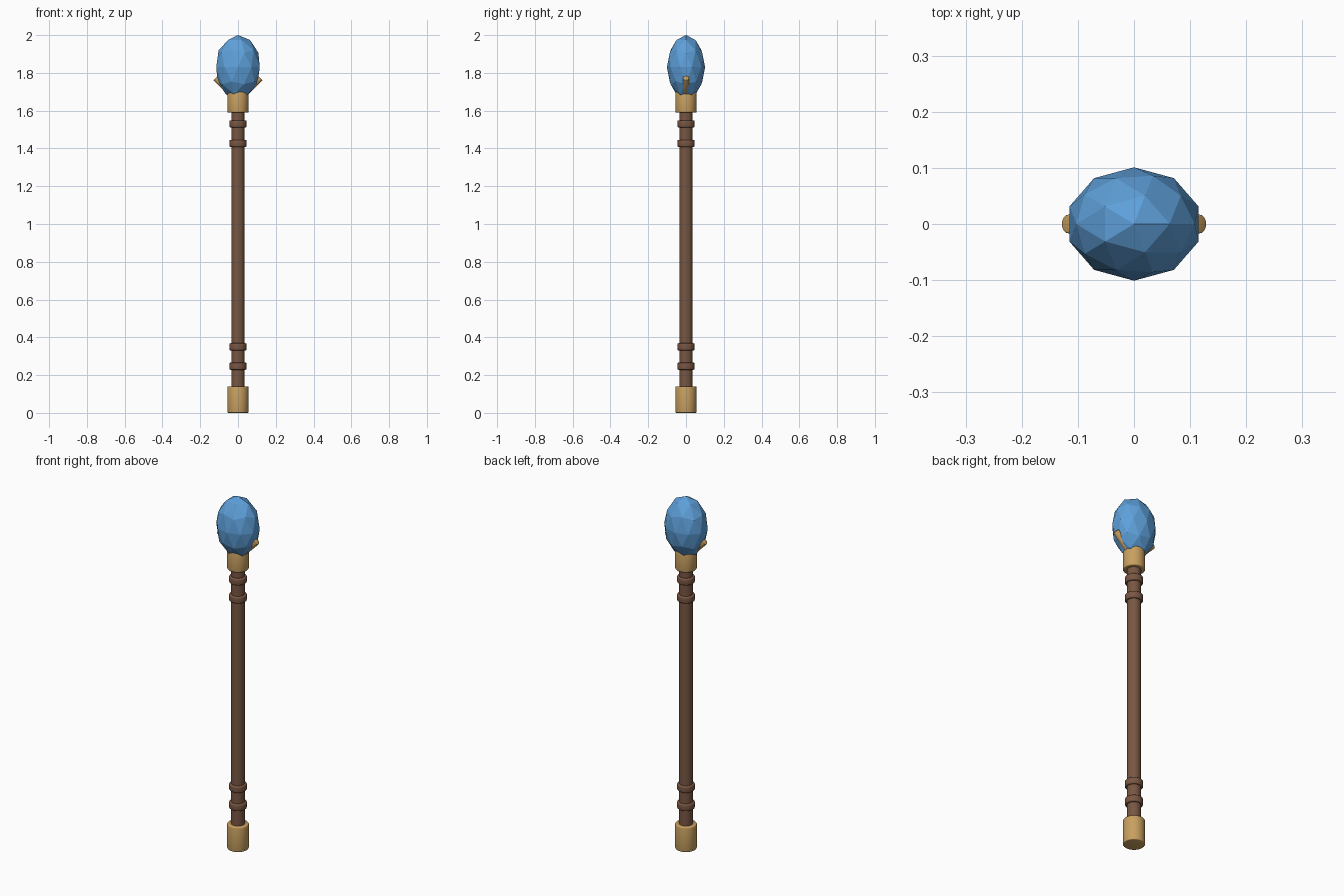
import bpy, math
from mathutils import Vector

if "Cube" in bpy.data.objects:
    bpy.data.objects.remove(bpy.data.objects["Cube"])


def material(name, rgb):
    m = bpy.data.materials.new(name)
    lin = [((c / 255 + 0.055) / 1.055) ** 2.4 for c in rgb]
    m.diffuse_color = (*lin, 1)
    m.use_nodes = True
    m.node_tree.nodes["Principled BSDF"].inputs["Base Color"].default_value = m.diffuse_color
    return m


BROWN = material("brown wood", (121, 86, 66))
GOLD = material("gold metal", (200, 160, 96))
BLUE = material("blue crystal", (94, 160, 218))


def rod(name, start, end, radius, mat, bevel, sides=32):
    """Smooth bevelled cylinder between two points."""
    a, b = Vector(start), Vector(end)
    bpy.ops.mesh.primitive_cylinder_add(vertices=sides, radius=radius,
                                        depth=(b - a).length, location=(a + b) / 2)
    ob = bpy.context.object
    ob.name = name
    ob.rotation_euler = (b - a).to_track_quat('Z', 'Y').to_euler()
    ob.data.materials.append(mat)
    if bevel:
        mod = ob.modifiers.new("rounded rims", 'BEVEL')
        mod.width, mod.segments = bevel, 3
        mod.limit_method, mod.angle_limit = 'ANGLE', math.radians(40)
        bpy.ops.object.modifier_apply(modifier=mod.name)
    bpy.ops.object.shade_smooth_by_angle(angle=math.radians(35))
    return ob


# wooden shaft and its four grip rings
rod("shaft", (0, 0, 0.1), (0, 0, 1.64), 0.035, BROWN, 0)
for i, z in enumerate((0.247, 0.35, 1.427, 1.53)):
    rod(f"grip_ring_{i + 1}", (0, 0, z - 0.019), (0, 0, z + 0.019), 0.046, BROWN, 0.007)

# gold foot and gem socket
rod("foot_cap", (0, 0, 0), (0, 0, 0.14), 0.056, GOLD, 0.005)
rod("gem_socket", (0, 0, 1.59), (0, 0, 1.70), 0.056, GOLD, 0.005)

# claws either side of the gem
for side, s in (("left", -1), ("right", 1)):
    rod(f"{side}_claw", (s * 0.03, 0, 1.685), (s * 0.118, 0, 1.773), 0.017, GOLD, 0.003, 16)

# faceted gem
bpy.ops.mesh.primitive_ico_sphere_add(subdivisions=2, radius=1, location=(0, 0, 1.83))
gem = bpy.context.object
gem.name = "gem"
gem.scale = (0.121, 0.101, 0.17)
gem.data.materials.append(BLUE)
bpy.ops.object.transform_apply(location=False, rotation=False, scale=True)
